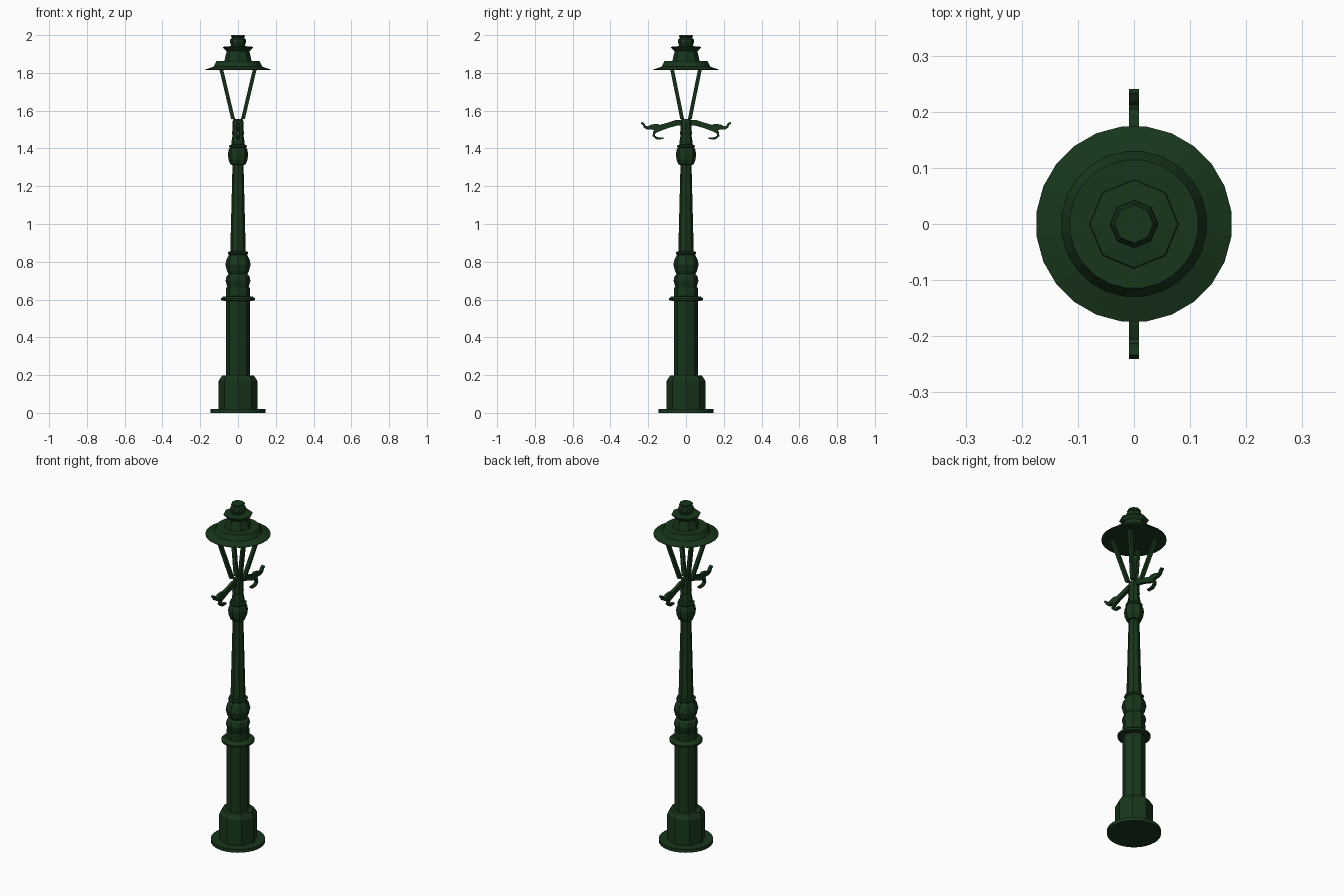
import bpy, bmesh, math
from mathutils import Vector

if "Cube" in bpy.data.objects:
    bpy.data.objects.remove(bpy.data.objects["Cube"])

green = bpy.data.materials.new("dark_green_paint")
green.diffuse_color = (0.009, 0.037, 0.011, 1)
green.use_nodes = True
green.node_tree.nodes["Principled BSDF"].inputs["Base Color"].default_value = green.diffuse_color


def finish(bm, name):
    bmesh.ops.recalc_face_normals(bm, faces=bm.faces)
    mesh = bpy.data.meshes.new(name)
    bm.to_mesh(mesh)
    bm.free()
    mesh.materials.append(green)
    obj = bpy.data.objects.new(name, mesh)
    bpy.context.collection.objects.link(obj)
    return obj


def loft(name, rings):
    """Skin a list of closed rings and cap both ends."""
    bm = bmesh.new()
    loops = [[bm.verts.new(p) for p in ring] for ring in rings]
    n = len(loops[0])
    for a, b in zip(loops, loops[1:]):
        for i in range(n):
            j = (i + 1) % n
            bm.faces.new((a[i], a[j], b[j], b[i]))
    bm.faces.new(loops[0][::-1])
    bm.faces.new(loops[-1])
    return finish(bm, name)


def turned(name, profile, sides=8, turn=0.0):
    """Flat-sided turned part from (radius, z) pairs."""
    angles = [turn + math.tau * i / sides for i in range(sides)]
    return loft(name, [[(r * math.cos(a), r * math.sin(a), z) for a in angles]
                       for r, z in profile])


def scroll(name, path, half_x):
    """Tapering bar in the yz plane from (y, z, half thickness), mirrored to -y."""
    rings = []
    for i, (y, z, t) in enumerate(path):
        p, q = path[max(i - 1, 0)], path[min(i + 1, len(path) - 1)]
        d = Vector((q[0] - p[0], q[1] - p[1])).normalized()
        ny, nz = -d.y * t, d.x * t
        rings.append([(sx * half_x, y + s * ny, z + s * nz)
                      for sx, s in ((-1, -1), (1, -1), (1, 1), (-1, 1))])
    obj = loft(name, rings)
    obj.modifiers.new("other_side", 'MIRROR').use_axis = (False, True, False)
    return obj


# Base and pedestal
turned("base_plate", [(.145, 0), (.145, .02)], 32)
turned("pedestal", [(.102, .02), (.102, .17), (.085, .197), (.062, .197)])

# Lower column with ledge
turned("lower_column", [(.063, .19), (.063, .665), (.052, .665)])
turned("ledge", [(.06, .592), (.088, .595), (.09, .606), (.078, .616), (.06, .618)], 24)

# Turned ornament between column and shaft
turned("lower_knop", [(.055, .66), (.06, .68), (.066, .70), (.06, .725), (.05, .735),
                      (.058, .75), (.067, .785), (.06, .815), (.048, .837),
                      (.054, .843), (.052, .853), (.04, .855)])

# Tapered shaft, upper knop and neck
turned("shaft", [(.041, .85), (.029, 1.32)])
turned("upper_knop", [(.029, 1.312), (.04, 1.315), (.05, 1.34), (.054, 1.37),
                      (.049, 1.395), (.043, 1.403), (.047, 1.408), (.046, 1.417),
                      (.034, 1.42)])
turned("neck", [(.034, 1.415), (.034, 1.44), (.029, 1.47), (.032, 1.48),
                (.029, 1.5), (.03, 1.54), (.024, 1.555)])

# Ladder arms with scrolled ends
scroll("ladder_arm", [(0, 1.538, .015), (.05, 1.536, .015), (.10, 1.521, .014),
                      (.135, 1.509, .016), (.155, 1.512, .019), (.18, 1.513, .014),
                      (.205, 1.508, .009), (.218, 1.515, .007), (.224, 1.528, .006),
                      (.237, 1.537, .006)], .009)
scroll("arm_curl", [(.12, 1.51, .008), (.15, 1.497, .01), (.168, 1.485, .008),
                    (.171, 1.467, .006), (.155, 1.454, .006), (.118, 1.453, .004)], .009)

# Four splayed lantern struts
for i, (sx, sy) in enumerate(((1, 1), (-1, 1), (-1, -1), (1, -1))):
    loft(f"lantern_strut_{i + 1}", [
        [(sx * x + dx * .01, sy * y + dy * .01, z)
         for dx, dy in ((-1, -1), (1, -1), (1, 1), (-1, 1))]
        for x, y, z in ((.026, .02, 1.555), (.09, .075, 1.825))])

# Lantern roof, chimney and finial
turned("lantern_brim", [(.175, 1.815), (.175, 1.818), (.13, 1.833), (.115, 1.862)],
       24, math.pi / 24)
turned("lantern_chimney", [(.074, 1.855), (.06, 1.915), (.08, 1.935), (.078, 1.938),
                           (.036, 1.942)])
turned("finial", [(.033, 1.935), (.043, 1.965), (.041, 1.978), (.032, 1.985),
                  (.038, 1.992), (.034, 2.0)])
